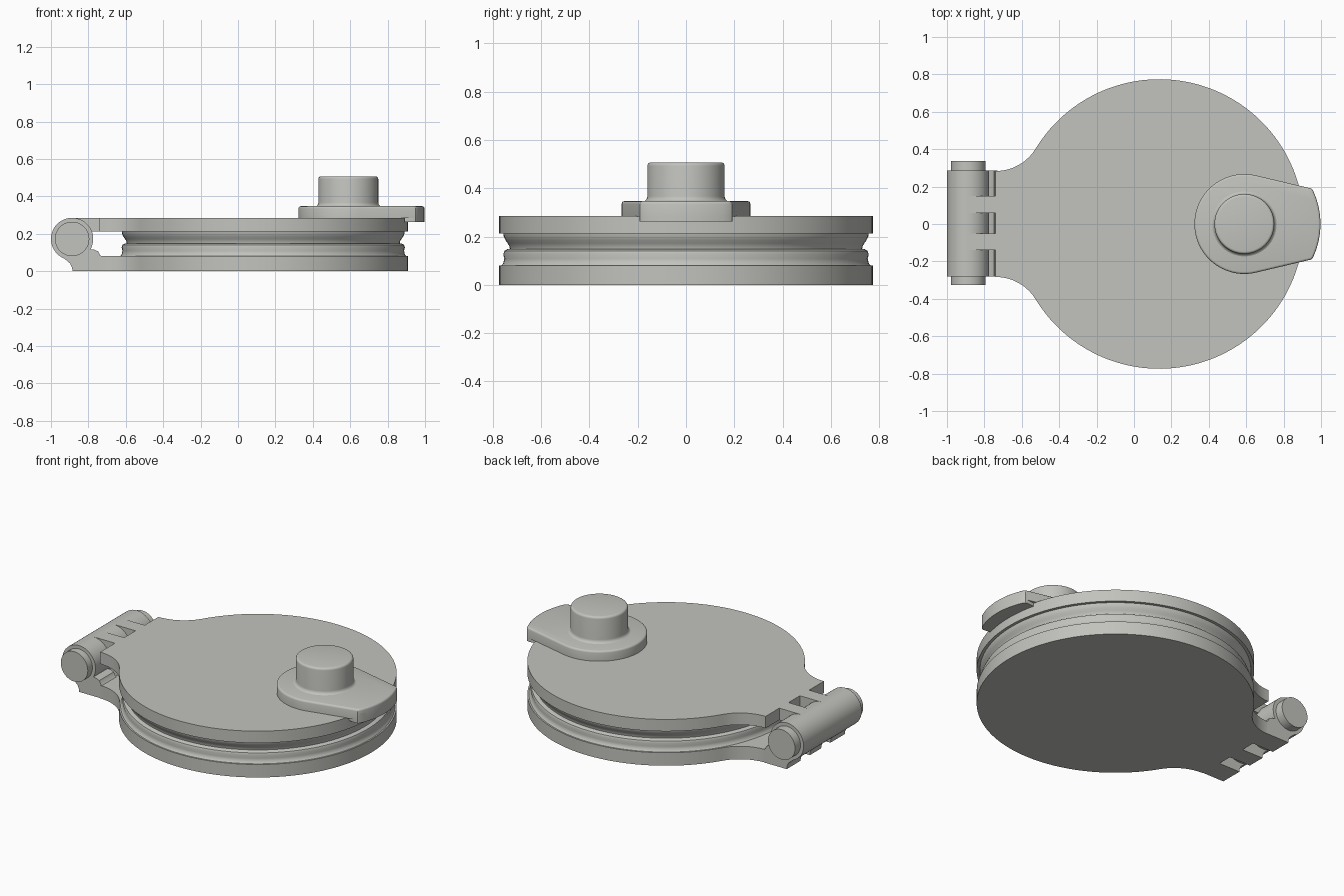
import bpy, bmesh
from math import sin, cos, radians, atan2, hypot, degrees
from mathutils import Matrix, Vector

cube = bpy.data.objects.get("Cube")
if cube:
    bpy.data.objects.remove(cube)

grey = bpy.data.materials.new("warm_grey")
grey.use_nodes = True
grey.diffuse_color = (0.54, 0.54, 0.51, 1)
grey.node_tree.nodes["Principled BSDF"].inputs["Base Color"].default_value = grey.diffuse_color

DISC_X, DISC_R = 0.135, 0.774      # round plates
NECK_X, NECK_Y = -0.74, 0.283      # end of the neck next to the hinge
PIN_X, PIN_Z = -0.887, 0.172       # hinge axis
KNOB_X = 0.59


def arc(cx, cy, r, start, end, n):
    angles = [radians(start + (end - start) * i / n) for i in range(n + 1)]
    return [(cx + r * cos(a), cy + r * sin(a)) for a in angles]


def finish(name, bm):
    bmesh.ops.recalc_face_normals(bm, faces=bm.faces)
    mesh = bpy.data.meshes.new(name)
    bm.to_mesh(mesh)
    bm.free()
    mesh.materials.append(grey)
    mesh.shade_smooth()
    mesh.set_sharp_from_angle(angle=radians(32))
    obj = bpy.data.objects.new(name, mesh)
    bpy.context.scene.collection.objects.link(obj)
    return obj


def prism(name, outline, low, high, along_y=False, bevel=0):
    """Extrude an (x, y) outline along z, or an (x, z) outline along y."""
    bm = bmesh.new()
    place = (lambda a, b, h: (a, h, b)) if along_y else (lambda a, b, h: (a, b, h))
    face = bm.faces.new([bm.verts.new(place(a, b, low)) for a, b in outline])
    moved = bmesh.ops.extrude_face_region(bm, geom=[face], use_keep_orig=True)
    top = [v for v in moved["geom"] if isinstance(v, bmesh.types.BMVert)]
    offset = Vector(place(0, 0, high - low))
    bmesh.ops.translate(bm, verts=top, vec=offset)
    if bevel:
        rim = [e for e in bm.edges if all(v in top for v in e.verts)]
        bmesh.ops.bevel(bm, geom=rim, offset=bevel, segments=3, profile=0.5, affect='EDGES')
    return finish(name, bm)


def lathe(name, profile, x, steps=96):
    """Revolve an (r, z) profile that starts and ends on the axis."""
    bm = bmesh.new()
    verts = [bm.verts.new((r, 0, z)) for r, z in profile]
    edges = [bm.edges.new(pair) for pair in zip(verts, verts[1:])]
    bmesh.ops.spin(bm, geom=verts + edges, cent=(0, 0, 0), axis=(0, 0, 1),
                   angle=radians(360), steps=steps)
    bmesh.ops.remove_doubles(bm, verts=bm.verts, dist=0.0001)
    bmesh.ops.translate(bm, verts=bm.verts, vec=(x, 0, 0))
    return finish(name, bm)


# Plates: a disc flowing into the hinge neck through tangent fillets
run = DISC_X - NECK_X
fillet = (run**2 + NECK_Y**2 - DISC_R**2) / (2 * (DISC_R - NECK_Y))
rise = NECK_Y + fillet
tilt = degrees(atan2(rise, run))
upper = arc(DISC_X, 0, DISC_R, 0, 180 - tilt, 60)
upper += arc(NECK_X, rise, fillet, -tilt, -90, 12)[1:]
plate = upper + [(x, -y) for x, y in reversed(upper[1:])]
prism("base_plate", plate, 0, 0.08)
prism("lid_plate", plate, 0.212, 0.285)

# Grooved rings between the plates
lathe("base_ring", [(0, 0.07), (0.765, 0.07), (0.765, 0.08), (0.757, 0.09), (0.753, 0.108),
                    (0.757, 0.127), (0.752, 0.141), (0.738, 0.149), (0, 0.149)], DISC_X, 128)
lathe("lid_ring", [(0, 0.149), (0.73, 0.149), (0.732, 0.16), (0.739, 0.172), (0.748, 0.185),
                   (0.755, 0.2), (0.757, 0.215), (0, 0.215)], DISC_X, 128)

# Hinge: alternating knuckles with arms to the base and to the lid
base_arm = [(-0.885, 0), (NECK_X + 0.01, 0), (NECK_X + 0.01, 0.08), (-0.737, 0.085),
            (-0.748, 0.106), (-0.77, 0.115), (-0.8, 0.118), (PIN_X, PIN_Z),
            (-0.96, 0.09), (-0.925, 0.064), (-0.897, 0.04), (-0.887, 0.018)]
lid_arm = [(PIN_X, 0.285), (PIN_X, 0.212), (NECK_X + 0.01, 0.212), (NECK_X + 0.01, 0.285)]
stops = [-0.28, -0.14, -0.05, 0.06, 0.15, 0.285]
barrel = arc(PIN_X, PIN_Z, 0.113, 0, 360, 48)[:-1]
for i, (low, high) in enumerate(zip(stops, stops[1:])):
    owner, arm = (("lid", lid_arm) if i % 2 else ("base", base_arm))
    prism(f"{owner}_knuckle_{i + 1}", barrel, low, high, along_y=True)
    prism(f"{owner}_hinge_arm_{i + 1}", arm, low, high, along_y=True)
prism("hinge_pin", arc(PIN_X, PIN_Z, 0.092, 0, 360, 48)[:-1], -0.325, 0.338, along_y=True)

# Latch: round pad tapering to a curved tip that hooks over the rim
tip = [(x, y) for x, y in arc(0.575, 0, 0.422, -25, 25, 14)]
tip = [(0.935, -0.193), (0.948, -0.19)] + tip + [(0.948, 0.19), (0.935, 0.193)]
pad = arc(KNOB_X, 0, 0.267, 78, 282, 48)
prism("latch_pad", pad + tip, 0.283, 0.347, bevel=0.012)
hook = arc(DISC_X, 0, DISC_R + 0.003, 14, -14, 14) + tip
prism("latch_hook", hook, 0.262, 0.32)

# Knob with a filleted foot and a rounded top edge
foot = [(0.182 - 0.022 * sin(radians(a)), 0.367 - 0.022 * cos(radians(a)))
        for a in range(0, 91, 18)]
crown = arc(0.146, 0.493, 0.014, 0, 90, 4)
lathe("latch_knob", [(0, 0.34), (0.182, 0.34)] + foot + crown + [(0, 0.507)], KNOB_X, 64)
